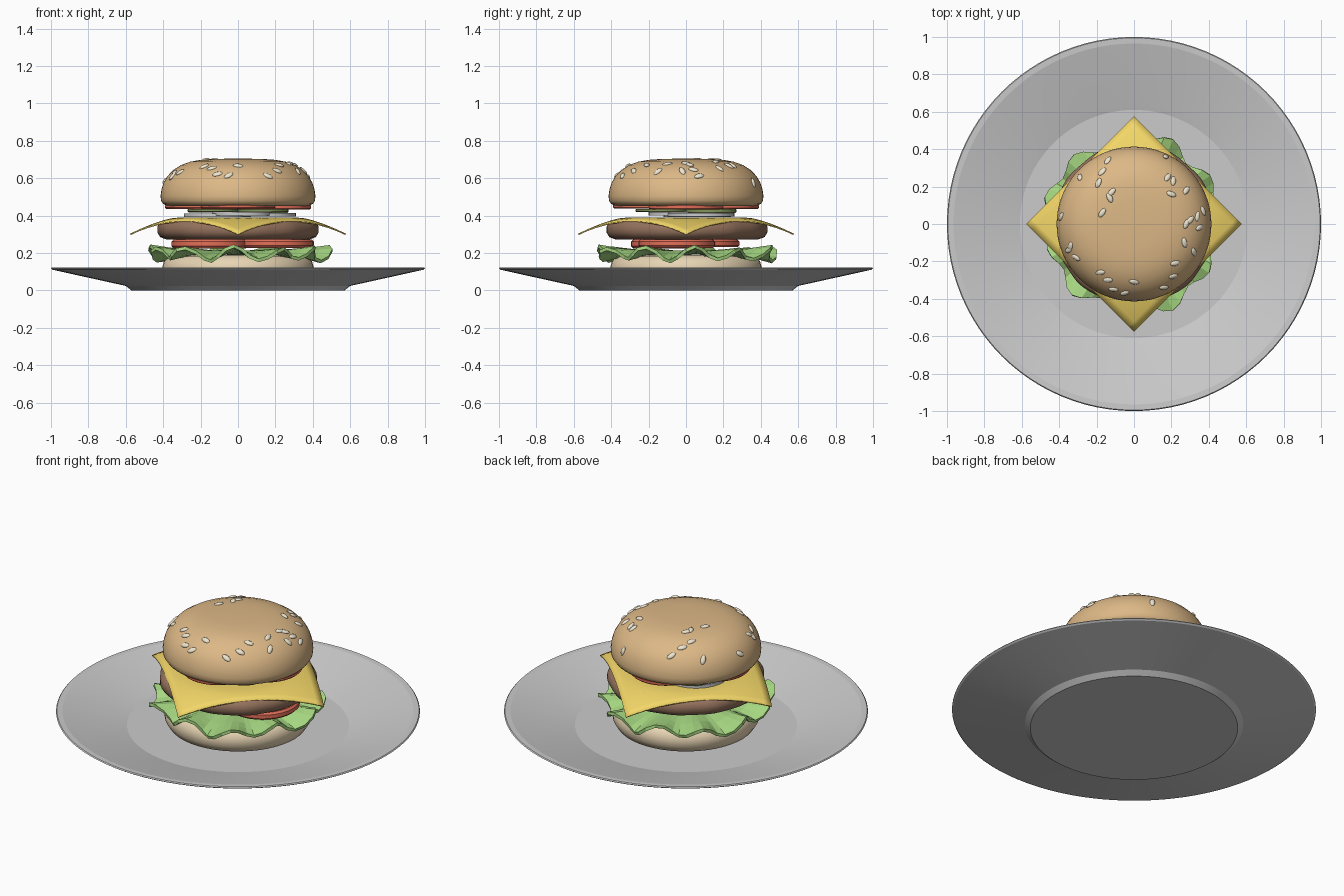
import bpy, bmesh, math, random
from mathutils import Vector, Quaternion

if "Cube" in bpy.data.objects:
    bpy.data.objects.remove(bpy.data.objects["Cube"])

random.seed(4)


def material(name, rgb):
    m = bpy.data.materials.new(name)
    m.diffuse_color = (*rgb, 1)
    m.use_nodes = True
    m.node_tree.nodes["Principled BSDF"].inputs["Base Color"].default_value = m.diffuse_color
    return m


CRUST = material("crust", (0.72, 0.48, 0.24))
CRUMB = material("crumb", (0.80, 0.66, 0.45))
SEED = material("sesame", (0.85, 0.78, 0.62))
MEAT = material("meat", (0.30, 0.17, 0.11))
CHEESE = material("cheese_yellow", (0.90, 0.68, 0.14))
GREEN = material("leaf_green", (0.38, 0.68, 0.22))
PICKLE = material("pickle_green", (0.40, 0.50, 0.18))
RED = material("tomato_red", (0.78, 0.16, 0.10))


def finish(name, bm, mat=None, angle=35):
    bmesh.ops.recalc_face_normals(bm, faces=bm.faces)
    me = bpy.data.meshes.new(name)
    bm.to_mesh(me)
    bm.free()
    ob = bpy.data.objects.new(name, me)
    bpy.context.collection.objects.link(ob)
    if mat:
        me.materials.append(mat)
    if angle:
        bpy.ops.object.select_all(action='DESELECT')
        ob.select_set(True)
        bpy.context.view_layer.objects.active = ob
        bpy.ops.object.shade_smooth_by_angle(angle=math.radians(angle))
    return ob


def lathe(name, profile, mat=None, segs=64, at=(0, 0), closed=False, wobble=0, angle=35):
    """Spin an (r, z) profile round a vertical axis; r = 0 becomes a pole."""
    bm = bmesh.new()
    rings = []
    for r, z in profile:
        if r == 0:
            rings.append([bm.verts.new((*at, z))] * segs)
            continue
        ring = []
        for i in range(segs):
            a = math.tau * i / segs
            k = r * (1 + wobble * math.sin(9 * a) * math.cos(4 * a))
            ring.append(bm.verts.new((at[0] + k * math.cos(a), at[1] + k * math.sin(a), z)))
        rings.append(ring)
    if closed:
        rings.append(rings[0])
    for lo, hi in zip(rings, rings[1:]):
        for i in range(segs):
            j = (i + 1) % segs
            bm.faces.new(list(dict.fromkeys((lo[i], lo[j], hi[j], hi[i]))))
    return finish(name, bm, mat, angle)


def slice_disc(name, mat, at, r, z0, z1):
    b = (z1 - z0) * 0.25
    lathe(name, [(0, z0), (r - b, z0), (r, z0 + b), (r, z1 - b), (r - b, z1), (0, z1)],
          mat, 32, at)


# plate
lathe("plate", [(0, 0), (0.57, 0), (0.60, 0.024), (0.99, 0.110), (1.0, 0.117), (0.995, 0.123),
                (0.965, 0.122), (0.66, 0.046), (0.61, 0.032), (0, 0.032)], segs=96, angle=12)

# bottom bun
lathe("bottom_bun", [(0, 0.034), (0.34, 0.034), (0.38, 0.05), (0.402, 0.085), (0.406, 0.12),
                     (0.396, 0.155), (0.37, 0.18), (0.33, 0.19), (0, 0.19)], CRUMB, 48, angle=50)

# lettuce: frilled disc with thickness
bm = bmesh.new()
N = 66
rows = [[bm.verts.new((0, 0, 0.2))] * N]
for t in (0.5, 0.75, 0.88, 1.0):
    w = max(0, (t - 0.5) / 0.5) ** 1.3
    row = []
    for i in range(N):
        a = math.tau * i / N
        r = 0.465 * t + w * (0.028 * math.cos(11 * a) + 0.014 * math.sin(5 * a + 1))
        z = 0.205 - 0.01 * w + w * (0.034 * math.sin(11 * a + 0.6) + 0.008 * math.sin(7 * a))
        row.append(bm.verts.new((r * math.cos(a), r * math.sin(a), z)))
    rows.append(row)
for lo, hi in zip(rows, rows[1:]):
    for i in range(N):
        j = (i + 1) % N
        bm.faces.new(list(dict.fromkeys((lo[i], lo[j], hi[j], hi[i]))))
lettuce = finish("lettuce", bm, GREEN, 0)
mod = lettuce.modifiers.new("thickness", 'SOLIDIFY')
mod.thickness, mod.offset = 0.018, 0

# lower tomato slices
for i, (x, y) in enumerate([(-0.15, -0.09), (0.20, -0.05), (0.0, 0.08)]):
    slice_disc(f"lower_tomato_{i}", RED, (x, y), 0.205, 0.225 + 0.003 * i, 0.272)

# patty
lathe("patty", [(0, 0.272), (0.38, 0.272), (0.415, 0.285), (0.43, 0.31), (0.43, 0.34),
                (0.415, 0.365), (0.385, 0.377), (0, 0.377)], MEAT, 64, wobble=0.012, angle=60)

# cheese: diamond sheet drooping past the patty
bm = bmesh.new()
bmesh.ops.create_grid(bm, x_segments=20, y_segments=20, size=0.407)
for v in bm.verts:
    x, y = v.co.x, v.co.y
    v.co = Vector(((x - y), (x + y), 0)) * math.sqrt(0.5)
    v.co.z = 0.385 - 0.085 * (max(0, v.co.length - 0.33) / 0.245) ** 1.4
cheese = finish("cheese", bm, CHEESE)
mod = cheese.modifiers.new("thickness", 'SOLIDIFY')
mod.thickness, mod.offset = 0.008, 0

# onion rings
for i, (x, y, r) in enumerate([(-0.11, 0.06, 0.18), (0.13, 0.08, 0.18), (0.02, -0.04, 0.16)]):
    z = 0.392 + 0.004 * i
    lathe(f"onion_ring_{i}", [(r, z), (r, z + 0.018), (r - 0.035, z + 0.018), (r - 0.035, z)],
          None, 32, (x, y), closed=True)

# pickles
for i in range(4):
    a = math.tau * (i + 0.5) / 4
    slice_disc(f"pickle_{i}", PICKLE, (0.19 * math.cos(a), 0.19 * math.sin(a)), 0.135,
               0.415 + 0.002 * i, 0.436)

# upper tomato slices
for i in range(4):
    a = math.tau * i / 4
    slice_disc(f"upper_tomato_{i}", RED, (0.19 * math.cos(a), 0.19 * math.sin(a)), 0.2,
               0.432 + 0.002 * i, 0.46)

# top bun
dome = [(0.414, 0.505), (0.409, 0.54), (0.398, 0.575), (0.378, 0.61), (0.347, 0.643),
        (0.305, 0.67), (0.255, 0.688), (0.2, 0.698), (0.13, 0.703), (0, 0.705)]
lathe("top_bun", [(0, 0.452), (0.375, 0.452), (0.4, 0.462), (0.412, 0.48)] + dome,
      CRUST, 64, angle=50)

# sesame seeds laid on the dome
spots = [(-.14, .34), (-.17, .28), (-.29, .25), (-.19, .22), (-.12, .17), (-.13, .14), (-.17, .06),
         (-.39, .04), (-.34, -.12), (-.31, -.18), (-.35, -.14), (-.18, -.26), (-.14, -.30),
         (-.11, -.35), (-.05, -.37), (0, -.31), (.21, -.28), (.16, -.34), (.22, -.21), (.27, -.10),
         (.32, -.15), (.35, -.02), (.30, .02), (.28, .0), (.34, .04), (.37, .07), (.28, .18),
         (.21, .23), (.18, .25), (.20, .16), (.17, .36)]
bm = bmesh.new()
for x, y in spots:
    r = math.hypot(x, y)
    (r0, z0), (r1, z1) = next(s for s in zip(dome, dome[1:]) if s[0][0] >= r >= s[1][0])
    z = z0 + (z1 - z0) * (r0 - r) / (r0 - r1)
    normal = Vector((x / r * (z1 - z0), y / r * (z1 - z0), r0 - r1))
    rot = normal.to_track_quat('Z', 'Y') @ Quaternion((0, 0, 1), random.uniform(0, math.pi))
    seed = bmesh.ops.create_uvsphere(bm, u_segments=10, v_segments=6, radius=1)["verts"]
    for v in seed:
        v.co = rot @ Vector((v.co.x * 0.028, v.co.y * 0.015, v.co.z * 0.009)) + Vector((x, y, z))
finish("sesame_seeds", bm, SEED, 60)
